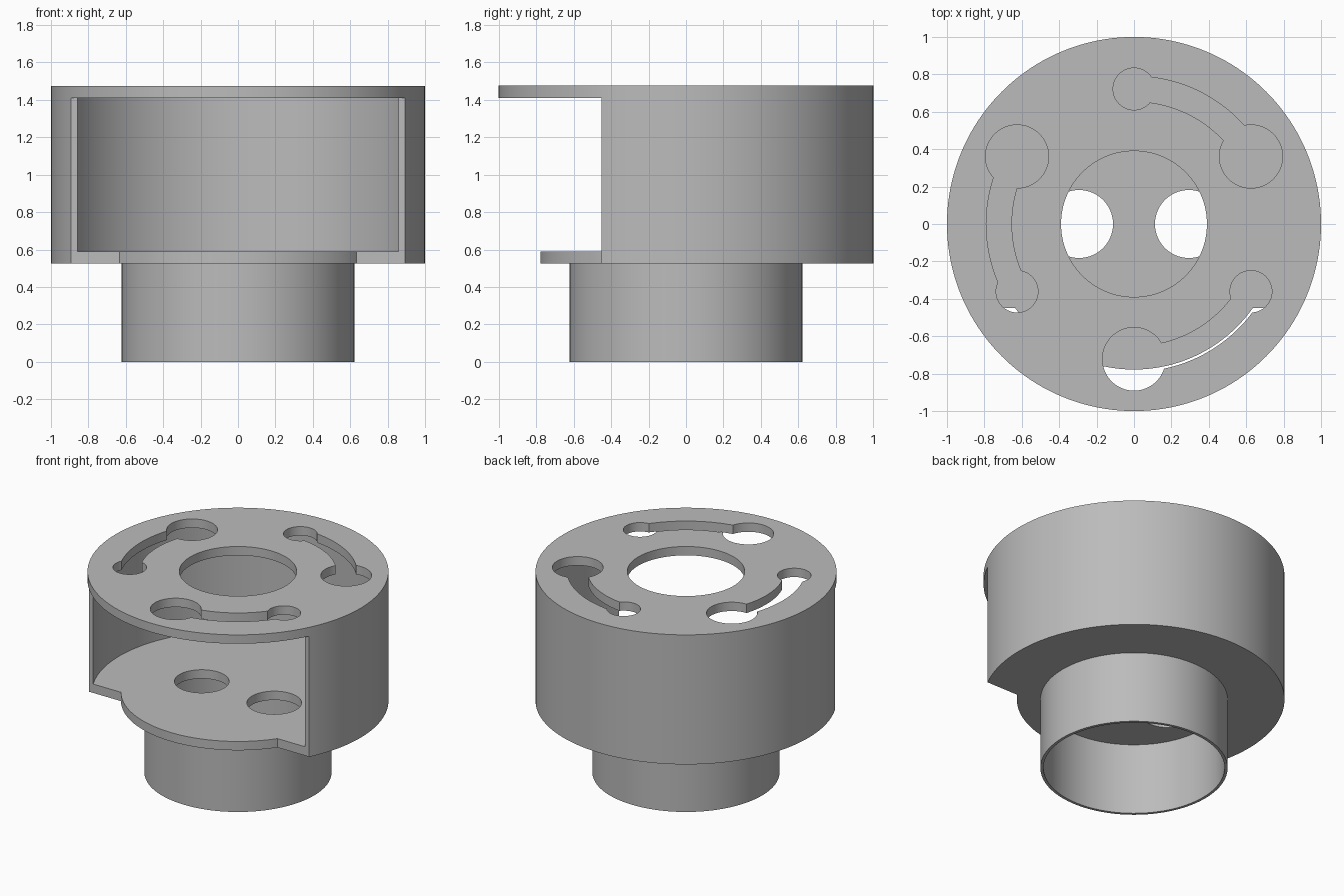
import bpy
import bmesh
from math import sin, cos, asin, pi, radians, sqrt

if "Cube" in bpy.data.objects:
    bpy.data.objects.remove(bpy.data.objects["Cube"], do_unlink=True)

grey = bpy.data.materials.new("plain grey")
grey.use_nodes = True
colour = (0.5, 0.5, 0.5, 1)
grey.diffuse_color = colour
grey.node_tree.nodes["Principled BSDF"].inputs["Base Color"].default_value = colour

# Main heights and radii
BASE, FLOOR, CEILING, TOP = 0.525, 0.59, 1.41, 1.475
OUTER, INNER, LIP, NECK = 1.0, 0.97, 0.778, 0.622
FRONT = -0.45
SLOT_RING = 0.722


def arc(radius, start, end, steps=128, centre=(0, 0)):
    """Points along an arc, angles in radians."""
    angles = [start + (end - start) * i / steps for i in range(steps + 1)]
    return [(centre[0] + radius * cos(a), centre[1] + radius * sin(a)) for a in angles]


def circle(radius, centre=(0, 0), steps=128):
    return arc(radius, 0, 2 * pi, steps, centre)[:-1]


def extrude(name, outline, z0, z1):
    """Solid prism standing on a flat outline."""
    bm = bmesh.new()
    face = bm.faces.new([bm.verts.new((x, y, z0)) for x, y in outline])
    result = bmesh.ops.extrude_face_region(bm, geom=[face])
    raised = [v for v in result["geom"] if isinstance(v, bmesh.types.BMVert)]
    bmesh.ops.translate(bm, verts=raised, vec=(0, 0, z1 - z0))
    bmesh.ops.recalc_face_normals(bm, faces=bm.faces)
    mesh = bpy.data.meshes.new(name)
    bm.to_mesh(mesh)
    bm.free()
    mesh.materials.append(grey)
    obj = bpy.data.objects.new(name, mesh)
    bpy.context.collection.objects.link(obj)
    return obj


def cut(target, outline, z0, z1):
    """Remove a prism from the target."""
    cutter = extrude("cutter", outline, z0, z1)
    cutter.hide_render = True
    mod = target.modifiers.new("cut", "BOOLEAN")
    mod.operation = "DIFFERENCE"
    mod.solver = "EXACT"
    mod.object = cutter
    bpy.context.view_layer.objects.active = target
    bpy.ops.object.modifier_apply(modifier=mod.name)
    bpy.data.objects.remove(cutter, do_unlink=True)


# Drum: hollow cylinder, open at the front
drum = extrude("drum", circle(OUTER, steps=160), BASE, TOP)
box_front = [(-1.2, FRONT), (-1.2, -1.2), (1.2, -1.2), (1.2, FRONT)]
dip = asin(FRONT / INNER)
cut(drum, arc(INNER, dip, pi - dip) + box_front, FLOOR, CEILING)

# Floor steps back to a smaller round lip in the opening
dip = asin(FRONT / LIP)
cut(drum, arc(LIP, 2 * pi + dip, pi - dip)[::-1][::-1] + box_front, 0.3, 0.8)

# Centre opening in the top plate
cut(drum, circle(0.39), 1.3, 1.6)

# Three curved keyhole slots in the top plate
for start in (-90, 30, 150):
    a, b = radians(start), radians(start + 60)
    for angle, radius in ((a, 0.169), (b, 0.112)):
        centre = (SLOT_RING * cos(angle), SLOT_RING * sin(angle))
        cut(drum, circle(radius, centre, 64), 1.3, 1.6)
    cut(drum, arc(0.79, a, b, 40) + arc(0.655, b, a, 40), 1.3, 1.6)

# Two round holes in the floor
for side in (-1, 1):
    cut(drum, circle(0.182, (side * 0.294, 0), 64), 0.4, 0.7)

# Neck: thin open tube below the drum
neck = extrude("neck", circle(NECK), 0, BASE)
cut(neck, circle(0.602), -0.1, 0.7)

for part in (drum, neck):
    bpy.ops.object.select_all(action="DESELECT")
    part.select_set(True)
    bpy.context.view_layer.objects.active = part
    bpy.ops.object.shade_smooth_by_angle(angle=radians(30))
